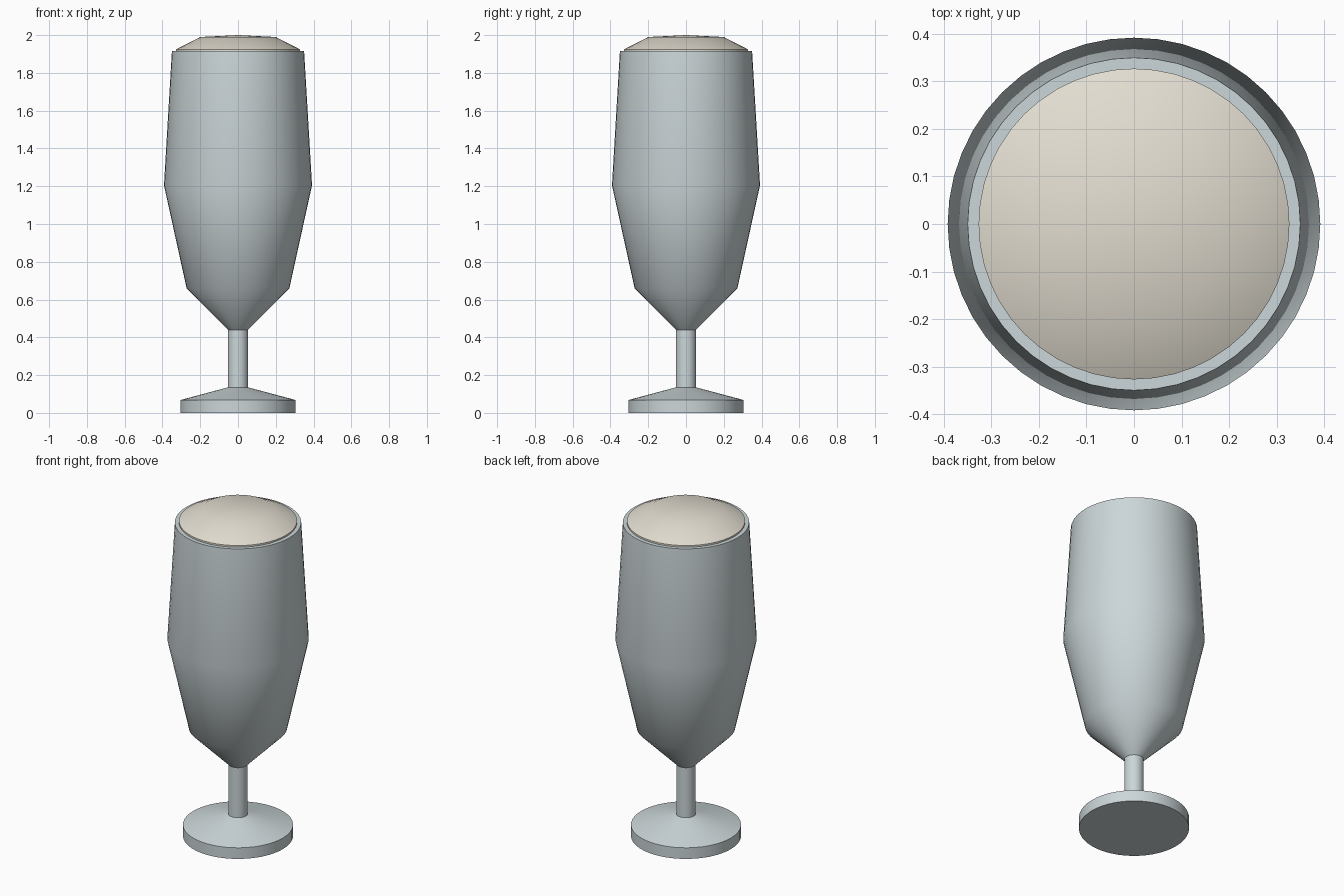
import bpy
import bmesh
from math import radians
from mathutils import Matrix, Vector

SEGMENTS = 48

cube = bpy.data.objects.get("Cube")
if cube:
    bpy.data.objects.remove(cube, do_unlink=True)


def make_material(name, rgb):
    mat = bpy.data.materials.new(name)
    mat.use_nodes = True
    mat.diffuse_color = (*rgb, 1)
    mat.node_tree.nodes["Principled BSDF"].inputs["Base Color"].default_value = (*rgb, 1)
    return mat


def lathe(name, profile, mat):
    """Spin a (radius, height) profile around the z axis."""
    bm = bmesh.new()
    verts = [bm.verts.new((r, 0, z)) for r, z in profile]
    edges = [bm.edges.new(pair) for pair in zip(verts, verts[1:])]
    bmesh.ops.spin(bm, geom=verts + edges, cent=(0, 0, 0), axis=(0, 0, 1),
                   angle=radians(360), steps=SEGMENTS, use_duplicate=False)
    bmesh.ops.remove_doubles(bm, verts=bm.verts, dist=0.0005)
    bmesh.ops.recalc_face_normals(bm, faces=bm.faces)
    mesh = bpy.data.meshes.new(name)
    bm.to_mesh(mesh)
    bm.free()
    mesh.materials.append(mat)
    obj = bpy.data.objects.new(name, mesh)
    bpy.context.collection.objects.link(obj)
    bpy.ops.object.select_all(action="DESELECT")
    obj.select_set(True)
    bpy.context.view_layer.objects.active = obj
    bpy.ops.object.shade_smooth_by_angle(angle=radians(40))
    return obj


glass = make_material("pale grey glass", (0.60, 0.67, 0.69))
cream = make_material("cream foam", (0.76, 0.72, 0.63))

# Foot, stem, tapered bowl and flat rim, closed under the foam
lathe("goblet", [(0, 0), (0.305, 0), (0.305, 0.068), (0.054, 0.135),
                 (0.054, 0.44), (0.272, 0.66), (0.392, 1.205),
                 (0.35, 1.915), (0.327, 1.915), (0.327, 1.90), (0, 1.90)], glass)

# Domed foam head
lathe("foam_head", [(0, 1.905), (0.327, 1.905), (0.327, 1.925),
                    (0.2, 1.99), (0, 2.0)], cream)
